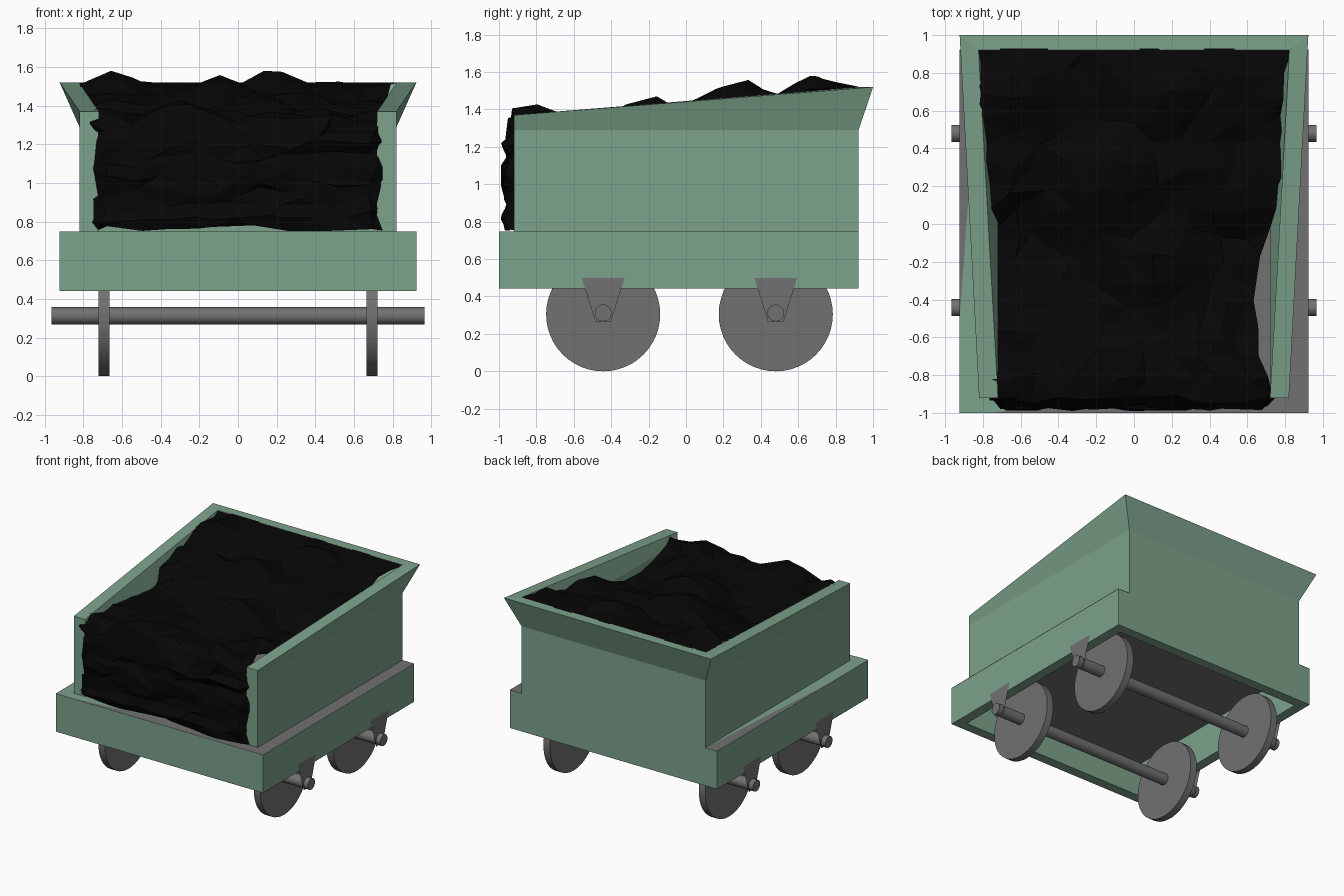
import bpy, bmesh, random
from math import radians, hypot
from mathutils import Matrix, Vector

random.seed(11)
cube = bpy.data.objects.get("Cube")
if cube:
    bpy.data.objects.remove(cube, do_unlink=True)


def material(name, rgb):
    m = bpy.data.materials.new(name)
    m.use_nodes = True
    m.diffuse_color = (*rgb, 1)
    bsdf = m.node_tree.nodes["Principled BSDF"]
    bsdf.inputs["Base Color"].default_value = (*rgb, 1)
    bsdf.inputs["Roughness"].default_value = 0.8
    return m


GREEN = material("sage green", (0.203, 0.36, 0.257))
GREY = material("iron grey", (0.165, 0.165, 0.165))
BLACK = material("coal black", (0.002, 0.002, 0.002))


def finish(name, bm, mat, smooth=False, normals=True):
    if normals:
        bmesh.ops.recalc_face_normals(bm, faces=bm.faces)
    me = bpy.data.meshes.new(name)
    bm.to_mesh(me)
    bm.free()
    ob = bpy.data.objects.new(name, me)
    bpy.context.collection.objects.link(ob)
    me.materials.append(mat)
    if smooth:
        bpy.ops.object.select_all(action='DESELECT')
        bpy.context.view_layer.objects.active = ob
        ob.select_set(True)
        bpy.ops.object.shade_smooth_by_angle(angle=radians(35))


def box(name, x0, x1, y0, y1, z0, z1, mat):
    bm = bmesh.new()
    bmesh.ops.create_cube(bm, size=1)
    for v in bm.verts:
        v.co = Vector((x1 if v.co.x > 0 else x0, y1 if v.co.y > 0 else y0, z1 if v.co.z > 0 else z0))
    finish(name, bm, mat)


def cylinder_x(name, x0, x1, y, z, r, sides, mat):
    bm = bmesh.new()
    place = Matrix.Translation(((x0 + x1) / 2, y, z)) @ Matrix.Rotation(radians(90), 4, 'Y')
    bmesh.ops.create_cone(bm, cap_ends=True, segments=sides, radius1=r, radius2=r,
                          depth=abs(x1 - x0), matrix=place)
    finish(name, bm, mat, smooth=True)


def plate(name, points, mat):
    bm = bmesh.new()
    bm.faces.new([bm.verts.new(p) for p in points])
    finish(name, bm, mat, normals=False)


def lerp_table(table, t):
    for (a, u), (b, v) in zip(table, table[1:]):
        if a <= t <= b:
            return u + (v - u) * (t - a) / (b - a)
    return table[0][1] if t < table[0][0] else table[-1][1]


# Underframe: four beams with an open recess below the floor
W, FRONT, BACK, LOW, DECK, T = 0.923, -1.0, 0.923, 0.442, 0.748, 0.08
box("frame_front", -W, W, FRONT, FRONT + T, LOW, DECK, GREEN)
box("frame_back", -W, W, BACK - T, BACK, LOW, DECK, GREEN)
for side, s in (("left", 1), ("right", -1)):
    xs = sorted((s * W, s * (W - T)))
    box("frame_" + side, *xs, FRONT + T, BACK - T, LOW, DECK, GREEN)
box("floor", -W + T, W - T, FRONT + T, BACK - T, DECK - 0.02, DECK, GREY)

# Thin deck plates on the ledges: grey, with a green corner piece on the right
ledges = (
    ("left", GREY, ((0.82, FRONT), (W, FRONT), (W, BACK), (0.82, BACK))),
    ("front", GREY, ((-0.75, FRONT), (0.82, FRONT), (0.82, -0.92), (-0.1, -0.92))),
    ("right", GREY, ((-W, BACK), (-W, -0.5), (-0.82, BACK))),
    ("corner", GREEN, ((-W, -0.5), (-W, FRONT), (-0.82, FRONT), (-0.82, BACK))),
)
for side, mat, outline in ledges:
    plate("deck_plate_" + side, [(x, y, DECK + 0.002) for x, y in outline], mat)


# Hopper body: U-shaped wall with a flared, sloping rim
def u_ring(front_x, back_x, back_y, front_z, back_z, inset_y):
    t = 0.1
    out = [(-front_x, -0.92, front_z), (-back_x, back_y, back_z),
           (back_x, back_y, back_z), (front_x, -0.92, front_z)]
    inn = [(-front_x + t, -0.92, front_z), (-back_x + t, back_y - inset_y, back_z),
           (back_x - t, back_y - inset_y, back_z), (front_x - t, -0.92, front_z)]
    return out + inn[::-1]


bm = bmesh.new()
rings = [[bm.verts.new(p) for p in u_ring(*a)] for a in (
    (0.82, 0.82, BACK, DECK, DECK, 0.1),
    (0.82, 0.82, BACK, 1.29, 1.29, 0.1),
    (0.82, W, 1.0, 1.37, 1.52, 0.08))]
for lo, hi in zip(rings, rings[1:]):
    for i in range(8):
        j = (i + 1) % 8
        bm.faces.new((lo[i], lo[j], hi[j], hi[i]))
for ring in (rings[0], rings[-1]):
    for i in range(3):
        bm.faces.new((ring[i], ring[i + 1], ring[6 - i], ring[7 - i]))
finish("hopper_walls", bm, GREEN)

# Coal load: one rough sheet running up the open front and over the top
right_edge = [(-0.93, 0.73), (-0.8, 0.69), (-0.5, 0.645), (-0.25, 0.655),
              (-0.05, 0.72), (0.3, 0.78), (0.6, 0.79), (0.93, 0.82)]
left_edge = [(-0.93, -0.75), (-0.1, -0.75), (0.3, -0.79), (0.65, -0.82), (0.93, -0.82)]
# Height of the coal relative to the rim, from front to back
hollow = [(-0.93, -0.03), (-0.85, 0.0), (-0.6, -0.04), (-0.3, -0.1), (-0.03, -0.15),
          (0.08, -0.06), (0.28, -0.02), (0.5, -0.05), (0.7, 0.0), (0.93, 0.0)]
peaks = [(-0.65, 0.7, 1.58), (-0.1, 0.28, 1.56), (0.17, 0.7, 1.58),
         (0.1, -0.2, 1.47), (-0.3, -0.85, 1.43)]
COLS, FRONT_ROWS, TOP_ROWS = 12, 9, 15
bm = bmesh.new()
rows = []
for r in range(FRONT_ROWS + TOP_ROWS + 1):
    on_front = r < FRONT_ROWS
    last = r == FRONT_ROWS + TOP_ROWS
    ridge = random.choice((-1, 1)) * random.uniform(0.005, 0.015)
    row = []
    for c in range(COLS + 1):
        edge = c in (0, COLS)
        if on_front:
            y, z = -0.962, DECK + 0.01 + 0.57 * r / FRONT_ROWS
            lo, hi = -0.74, 0.74
        else:
            y = -0.93 + 1.86 * (r - FRONT_ROWS) / TOP_ROWS
            z = 1.365 + 0.155 * (y + 0.92) / 1.85 + lerp_table(hollow, y)
            lo, hi = lerp_table(left_edge, y), lerp_table(right_edge, y)
        # The outer front columns turn back to meet the wall ends
        step = (c - 0.6 * (c == 1) + 0.6 * (c == COLS - 1)) if on_front else c
        x = lo + (hi - lo) * step / COLS
        x += random.uniform(-0.02, 0.02) if edge or step != c else random.uniform(-0.05, 0.05)
        if on_front:
            y = max(-0.99, min(-0.93, y + ridge + random.uniform(-0.02, 0.02)))
            z = max(DECK + 0.004, z + random.uniform(-0.03, 0.03))
            if edge:
                y = -0.915
        elif not last:
            y = max(-0.96, y + random.uniform(-0.03, 0.03))
            z += random.uniform(-0.03, 0.025)
            for px, py, pz in peaks:
                z = max(z, pz - 0.6 * max(0, hypot(x - px, y - py) - 0.05))
        row.append(bm.verts.new((x, y, z)))
    rows.append(row)
for a, b in zip(rows, rows[1:]):
    for c in range(COLS):
        bm.faces.new((a[c], a[c + 1], b[c + 1], b[c]))
bmesh.ops.triangulate(bm, faces=bm.faces, quad_method='SHORT_EDGE')
finish("coal_load", bm, BLACK, normals=False)

# Running gear: axles, disc wheels and tapered axle hangers
for place, y in (("front", -0.443), ("rear", 0.48)):
    cylinder_x(place + "_axle", -0.965, 0.965, y, 0.312, 0.045, 24, GREY)
    for side, s in (("left", 1), ("right", -1)):
        cylinder_x(f"{place}_{side}_wheel", s * 0.664, s * 0.722, y, 0.305, 0.305, 48, GREY)
        plate(f"{place}_{side}_hanger", [(s * (W + 0.003), y + s * dy, z) for dy, z in
              ((0.115, 0.5), (-0.115, 0.5), (-0.042, 0.267), (0.042, 0.267))], GREY)
